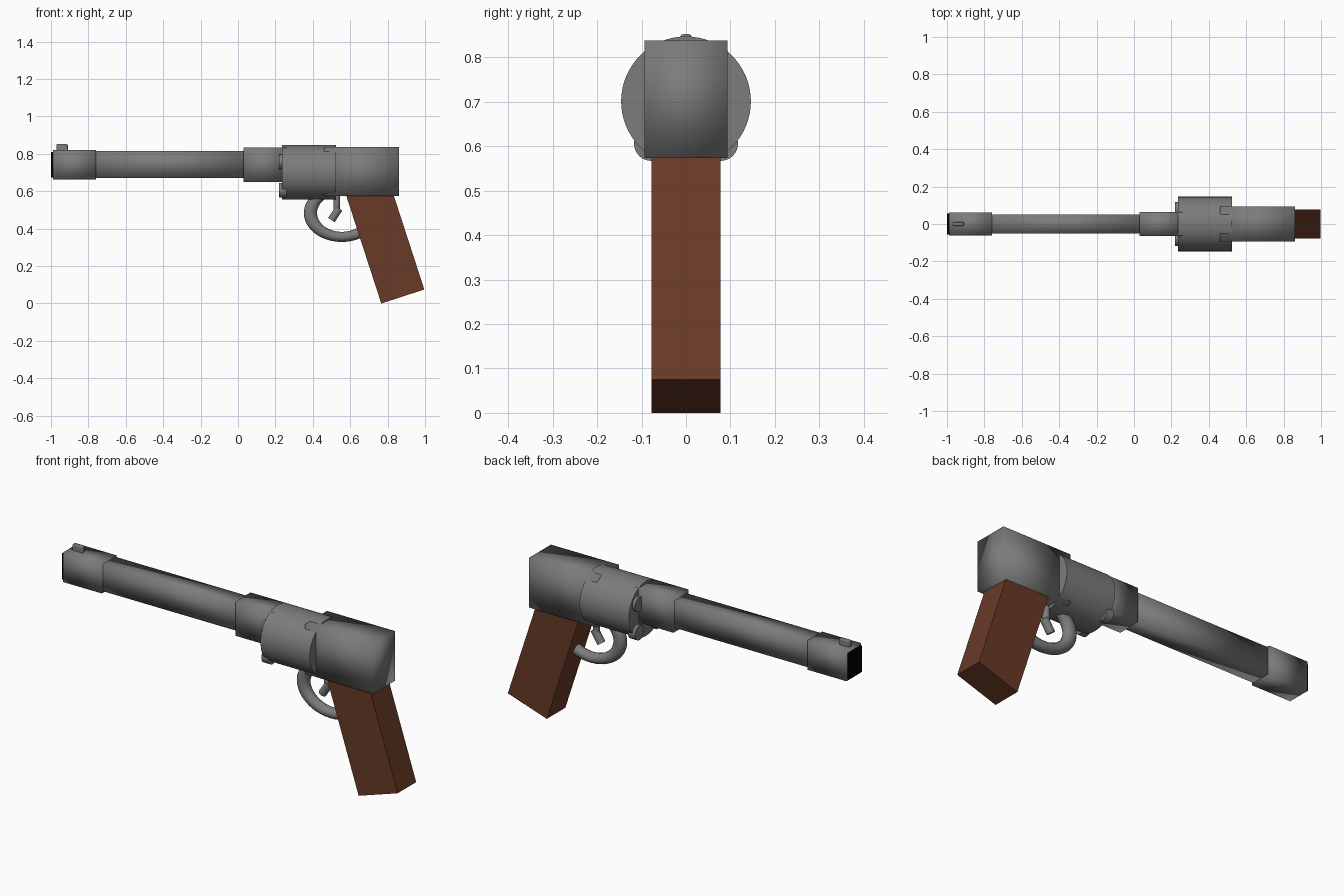
import bpy, math
from mathutils import Matrix, Vector

if "Cube" in bpy.data.objects:
    bpy.data.objects.remove(bpy.data.objects["Cube"])


def material(name, rgb):
    m = bpy.data.materials.new(name)
    m.diffuse_color = (*rgb, 1)
    m.use_nodes = True
    m.node_tree.nodes["Principled BSDF"].inputs["Base Color"].default_value = m.diffuse_color
    return m


STEEL = material("gun_steel", (0.2, 0.2, 0.2))
WOOD = material("grip_wood", (0.14, 0.042, 0.02))
BLACK = material("bore_black", (0.0, 0.0, 0.0))


def finish(name, mat):
    ob = bpy.context.object
    ob.name = name
    ob.data.materials.append(mat)
    return ob


def box(name, x, y, z, mat=STEEL, smooth=True):
    """Box from (min, max) in x and z and a half width in y."""
    bpy.ops.mesh.primitive_cube_add(size=1)
    ob = finish(name, mat)
    ob.data.transform(Matrix.Translation(((x[0] + x[1]) / 2, 0, (z[0] + z[1]) / 2))
                      @ Matrix.Diagonal((x[1] - x[0], 2 * y, z[1] - z[0], 1)))
    if smooth:
        bpy.ops.object.shade_smooth()
    return ob


def rod(name, a, b, r, sides=32):
    """Round bar between two points."""
    a, b = Vector(a), Vector(b)
    bpy.ops.mesh.primitive_cylinder_add(vertices=sides, radius=r, depth=(b - a).length)
    ob = finish(name, STEEL)
    ob.data.transform(Matrix.Translation((a + b) / 2)
                      @ (b - a).to_track_quat('Z', 'Y').to_matrix().to_4x4())
    bpy.ops.object.shade_smooth_by_angle(angle=math.radians(40))
    return ob


# Barrel, muzzle and frame: softly shaded boxes
box("barrel", (-0.78, 0.06), 0.052, (0.672, 0.816))
box("muzzle", (-0.99, -0.76), 0.062, (0.664, 0.82))
box("bore", (-1.0, -0.985), 0.055, (0.673, 0.811), BLACK, False)
box("front_frame", (0.03, 0.26), 0.063, (0.65, 0.833))
box("rear_frame", (0.46, 0.862), 0.093, (0.574, 0.838))

# Front sight: small bar with rounded edges
sight = box("front_sight", (-0.97, -0.91), 0.012, (0.81, 0.852), smooth=False)
bev = sight.modifiers.new("round", 'BEVEL')
bev.width, bev.segments = 0.005, 2
bpy.ops.object.shade_smooth_by_angle(angle=math.radians(40))

# Revolving cylinder with chamber ends at its front
rod("cylinder", (0.235, 0, 0.701), (0.525, 0, 0.701), 0.146, 64)
for y in (-0.078, 0.078):
    for z in (0.757, 0.606):
        rod("chamber", (0.219, y, z), (0.26, y, z), 0.039)

# Trigger guard: ring stretched along x, its top and rear buried in frame and grip
bpy.ops.mesh.primitive_torus_add(major_radius=0.128, minor_radius=0.027,
                                 major_segments=48, minor_segments=16)
guard = finish("trigger_guard", STEEL)
guard.data.transform(Matrix.Translation((0.555, 0, 0.484))
                     @ Matrix.Diagonal((1.31, 1.1, 1, 1))
                     @ Matrix.Rotation(math.pi / 2, 4, 'X'))
bpy.ops.object.shade_smooth()

# Trigger: straight stem and angled tip
rod("trigger_stem", (0.528, 0, 0.6), (0.528, 0, 0.49), 0.017, 16)
rod("trigger_tip", (0.54, 0, 0.508), (0.499, 0, 0.446), 0.021, 16)

# Grip: slanted wooden block
grip = box("grip", (0, 0.242), 0.078, (0, 0.66), WOOD, False)
grip.data.transform(Matrix.Translation((0.766, 0, 0.0))
                    @ Matrix.Rotation(math.radians(-18), 4, 'Y'))
